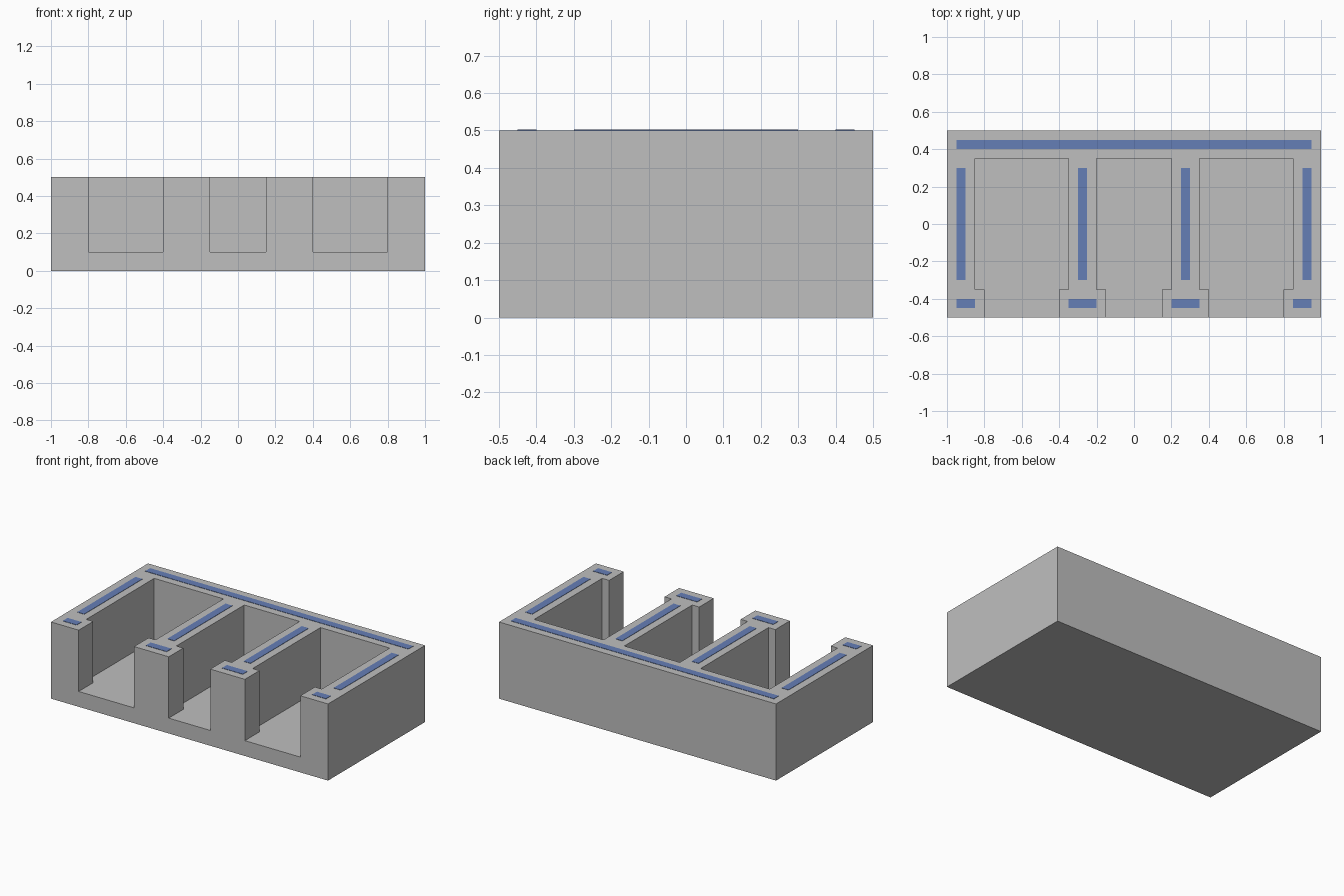
import bpy
import bmesh

if "Cube" in bpy.data.objects:
    bpy.data.objects.remove(bpy.data.objects["Cube"])


def material(name, rgb):
    m = bpy.data.materials.new(name)
    m.diffuse_color = (*rgb, 1)
    m.use_nodes = True
    m.node_tree.nodes["Principled BSDF"].inputs["Base Color"].default_value = m.diffuse_color
    return m


grey = material("concrete grey", (0.52, 0.52, 0.52))
blue = material("marking blue", (0.13, 0.21, 0.47))


def mesh_object(name, bm, mat):
    bmesh.ops.recalc_face_normals(bm, faces=bm.faces)
    me = bpy.data.meshes.new(name)
    bm.to_mesh(me)
    bm.free()
    me.materials.append(mat)
    ob = bpy.data.objects.new(name, me)
    bpy.context.collection.objects.link(ob)
    return ob


def prism(name, outline, z0, z1, mat):
    """Extrude a plan outline between two heights."""
    bm = bmesh.new()
    face = bm.faces.new([bm.verts.new((x, y, z0)) for x, y in outline])
    top = bmesh.ops.extrude_face_region(bm, geom=[face])["geom"]
    for v in top:
        if isinstance(v, bmesh.types.BMVert):
            v.co.z = z1
    return mesh_object(name, bm, mat)


def rect(x0, x1, y0, y1):
    return [(x0, y0), (x1, y0), (x1, y1), (x0, y1)]


# Solid block with three bays, each with a narrower doorway in front
block = prism("bay_block", rect(-1, 1, -0.5, 0.5), 0, 0.5, grey)
for cx, half in ((-0.6, 0.25), (0, 0.2), (0.6, 0.25)):
    door = half - 0.05
    plan = [(-door, -0.7), (door, -0.7), (door, -0.35), (half, -0.35),
            (half, 0.35), (-half, 0.35), (-half, -0.35), (-door, -0.35)]
    cutter = prism("bay_cutter", [(cx + x, y) for x, y in plan], 0.1, 0.7, grey)
    cutter.hide_render = True
    cut = block.modifiers.new("bay", 'BOOLEAN')
    cut.operation = 'DIFFERENCE'
    cut.solver = 'EXACT'
    cut.object = cutter
    bpy.context.view_layer.objects.active = block
    bpy.ops.object.modifier_apply(modifier=cut.name)
    bpy.data.objects.remove(cutter)

# Thin blue strips along the wall tops
Z0, Z1 = 0.499, 0.502
prism("back_wall_strip", rect(-0.95, 0.95, 0.40, 0.45), Z0, Z1, blue)
for s, side in ((-1, "left"), (1, "right")):
    for part, x0, x1, y0, y1 in (
            ("outer_wall_strip", 0.90, 0.95, -0.3, 0.3),
            ("inner_wall_strip", 0.25, 0.30, -0.3, 0.3),
            ("outer_post_strip", 0.85, 0.95, -0.45, -0.4),
            ("inner_post_strip", 0.20, 0.35, -0.45, -0.4)):
        prism(f"{side}_{part}", rect(s * x0, s * x1, y0, y1), Z0, Z1, blue)
